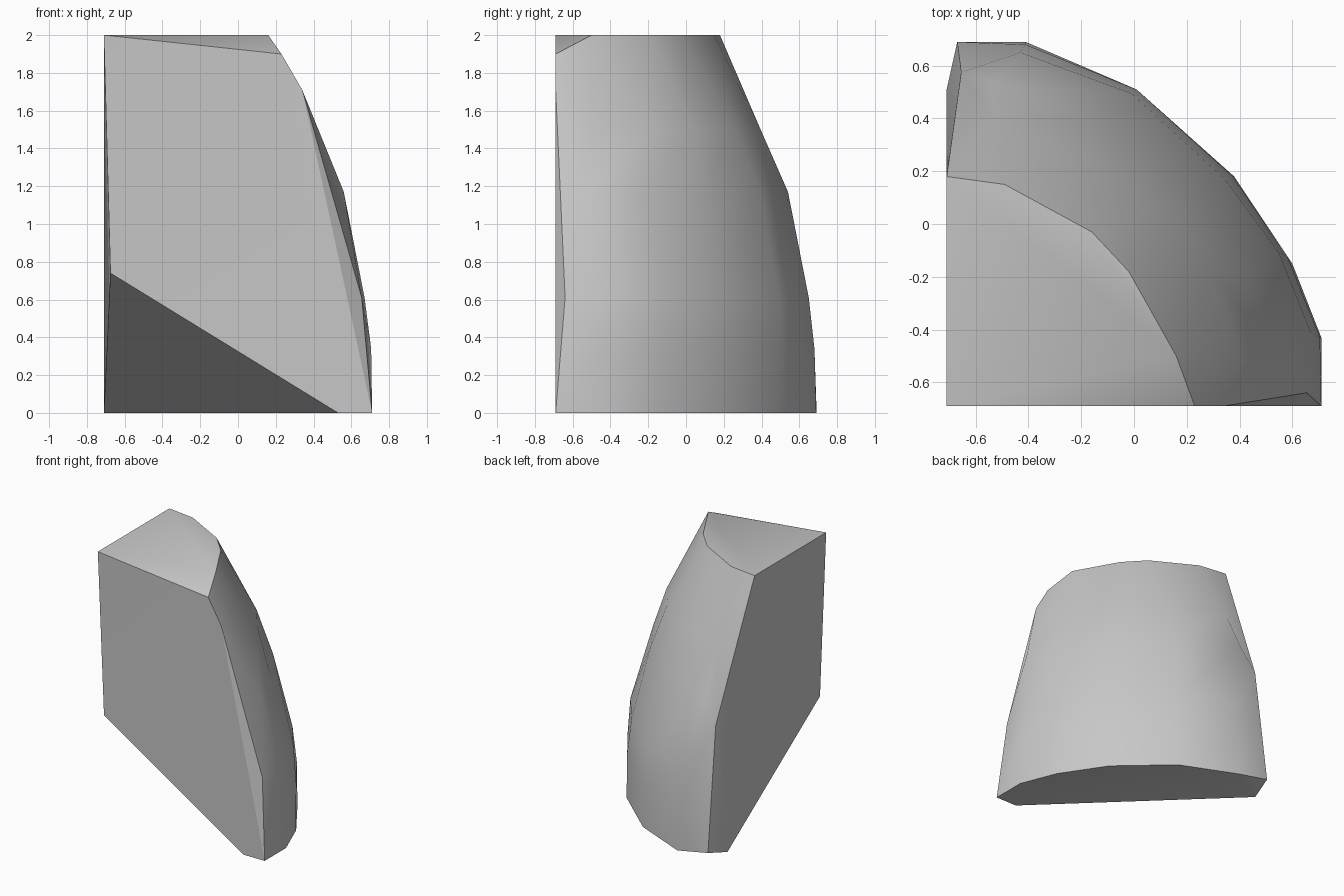
import bpy
import bmesh
import math

cube = bpy.data.objects.get("Cube")
if cube:
    bpy.data.objects.remove(cube, do_unlink=True)

# One stone colour
stone = bpy.data.materials.new("grey stone")
stone.use_nodes = True
colour = (0.57, 0.57, 0.57, 1)
stone.diffuse_color = colour
stone.node_tree.nodes["Principled BSDF"].inputs["Base Color"].default_value = colour

bm = bmesh.new()


def vert(x, y, z):
    return bm.verts.new((x, y, z))


def ring(z, points):
    return [vert(x, y, z) for x, y in points]


def face(*verts):
    corners = list(dict.fromkeys(verts))
    if len(corners) > 2:
        return bm.faces.new(corners)


# Corners of the broken sides
front_top = vert(-.71, -.69, 2)
front_low = vert(-.675, -.665, .74)
front_foot = vert(.53, -.69, 0)
side_foot = vert(-.71, .51, 0)
side_mid = vert(-.655, .575, .98)
back_foot = vert(-.67, .69, .05)
chip_low = vert(.655, -.64, .61)
chip_top = vert(.34, -.69, 1.71)
rim_front = vert(.23, -.69, 1.9)

# Rings of the curved outer side, from the front round to the back
base = ring(0, [(.71, -.69), (.71, -.43), (.6, -.15), (.38, .18),
                (.01, .51), (-.41, .69)]) + [back_foot]
bulge = [chip_low] + ring(.34, [(.705, -.43), (.58, -.12), (.375, .18),
                                (.01, .51), (-.41, .68)]) + [back_foot]
low = [chip_low] + ring(.61, [(.67, -.41), (.55, -.11), (.345, .17),
                              (-.01, .495), (-.43, .65)]) + [side_mid]
mid = [chip_top] + ring(1.17, [(.56, -.53), (.43, -.22), (.24, .085),
                               (-.12, .39), (-.55, .54)]) + [side_mid]
high = [chip_top] + ring(1.5, [(.41, -.52), (.29, -.18), (.13, .04),
                               (-.16, .26), (-.53, .395)]) + [side_mid]
rim = ring(2, [(.16, -.5), (-.02, -.18), (-.16, -.03), (-.49, .15), (-.71, .18)])
top = [rim_front, rim[0]] + rim

rings = [base, bulge, low, mid, high, top]
for lower, upper in zip(rings, rings[1:]):
    for i in range(len(lower) - 1):
        face(lower[i], lower[i + 1], upper[i + 1], upper[i])

# Broken front and top
face(base[0], chip_low, chip_top)
face(front_top, front_low, rim_front)
face(front_low, front_foot, base[0], chip_top, rim_front)
face(front_top, rim_front, rim[0])
face(front_top, *rim)

# Broken side, slanted cut and underside
face(front_top, rim[-1], side_foot, front_low)
face(rim[-1], side_mid, side_foot)
face(side_mid, back_foot, side_foot)
face(front_low, side_foot, front_foot)
face(side_foot, back_foot, base[-2])
face(front_foot, side_foot, *reversed(base[:-1]))

bmesh.ops.recalc_face_normals(bm, faces=bm.faces[:])
mesh = bpy.data.meshes.new("stone_fragment")
bm.to_mesh(mesh)
bm.free()
mesh.materials.append(stone)

fragment = bpy.data.objects.new("stone_fragment", mesh)
bpy.context.collection.objects.link(fragment)
bpy.ops.object.select_all(action='DESELECT')
fragment.select_set(True)
bpy.context.view_layer.objects.active = fragment
bpy.ops.object.shade_smooth_by_angle(angle=math.radians(30))
